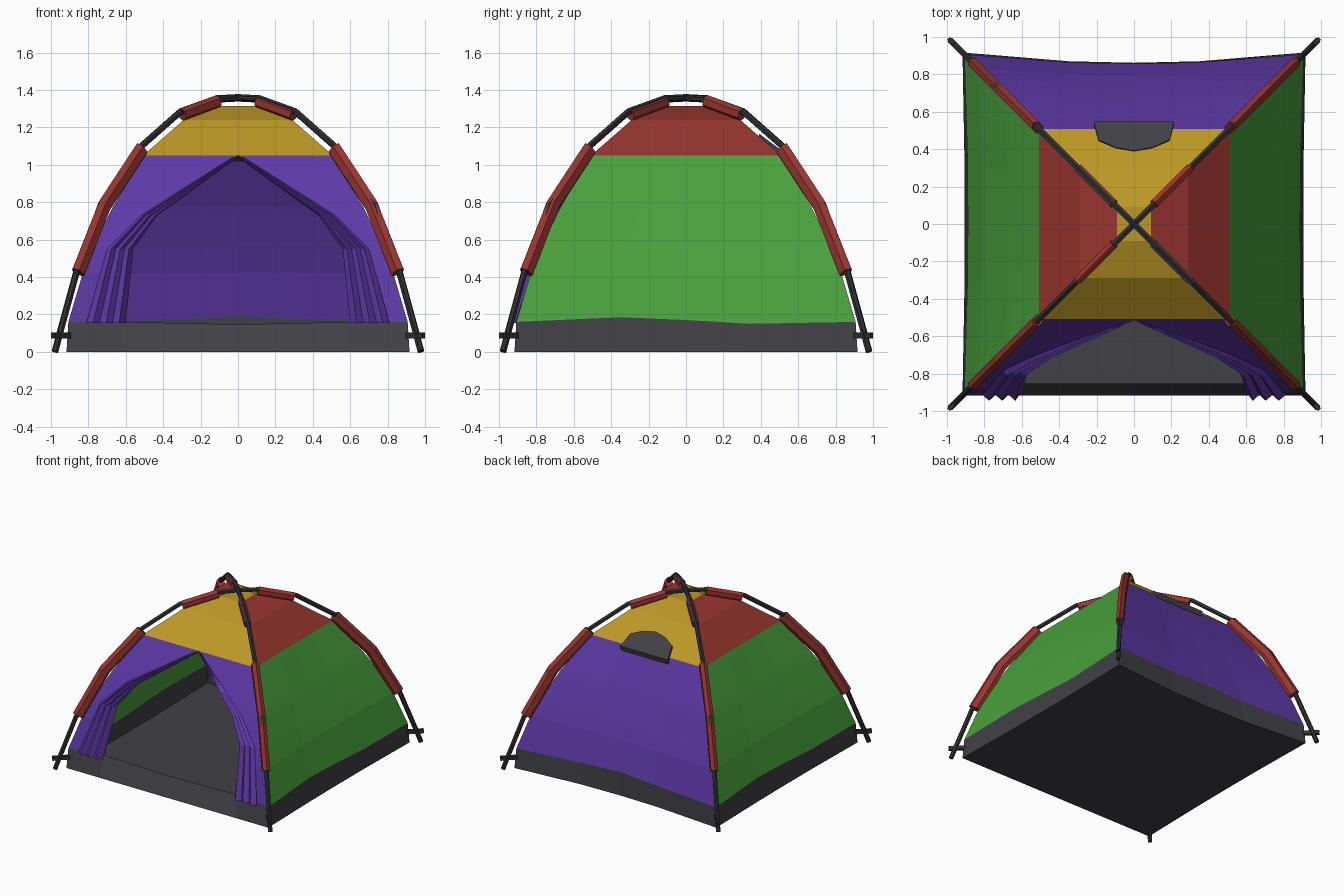
import bpy, bmesh, math
from mathutils import Vector

if "Cube" in bpy.data.objects:
    bpy.data.objects.remove(bpy.data.objects["Cube"])


def material(name, rgb):
    lin = [((c / 255 + 0.055) / 1.055) ** 2.4 for c in rgb]
    m = bpy.data.materials.new(name)
    m.diffuse_color = (*lin, 1)
    m.use_nodes = True
    m.node_tree.nodes["Principled BSDF"].inputs["Base Color"].default_value = m.diffuse_color
    return m


PURPLE = material("purple fabric", (93, 57, 166))
GREEN = material("green fabric", (73, 161, 60))
YELLOW = material("yellow fabric", (188, 153, 38))
RED = material("red fabric", (152, 53, 47))
GREY = material("dark grey groundsheet", (65, 65, 70))
POLE = material("charcoal pole", (48, 48, 52))


def finish(bm, name, mats):
    bmesh.ops.remove_doubles(bm, verts=bm.verts, dist=1e-4)
    bmesh.ops.recalc_face_normals(bm, faces=bm.faces)
    me = bpy.data.meshes.new(name)
    bm.to_mesh(me)
    bm.free()
    for m in mats:
        me.materials.append(m)
    ob = bpy.data.objects.new(name, me)
    bpy.context.collection.objects.link(ob)
    return ob


def interp(table, z):
    for (z0, a), (z1, b) in zip(table, table[1:]):
        if z <= z1:
            return a + (b - a) * (z - z0) / (z1 - z0)
    return table[-1][1]


# half width of the dome and of the door opening, by height
DOME = [(0, .917), (.16, .907), (.42, .83), (.55, .775), (.73, .692), (.78, .667),
        (1.05, .508), (1.24, .29), (1.315, .092)]
DOOR = [(0, .62), (.16, .615), (.55, .565), (.73, .44), (1.045, 0), (1.4, 0)]
# inward sag of each wall's middle, by height
SAG = {"front": [(0, 0), (.16, .055), (.42, .02), (.55, 0), (2, 0)],
       "back": [(0, .055), (.16, .05), (.42, .035), (.78, .02), (1.05, 0), (2, 0)],
       "side": [(0, .012), (.16, .02), (.78, .02), (1.05, 0), (2, 0)]}
# wavy top edge of the groundsheet along each wall
WAVE = {"front": (0, 0, -.013, 0, 0), "back": (0, .015, .03, .01, 0),
        "side": (0, .025, .01, -.01, 0)}


# dome shell: four walls, groundsheet and flat cap
def build_shell():
    bm = bmesh.new()
    walls = [("front", 0), ("side", 90), ("back", 180), ("side", 270)]
    for kind, angle in walls:
        ca, sa = math.cos(math.radians(angle)), math.sin(math.radians(angle))
        grid = []
        for i, (z, h) in enumerate(DOME):
            row = []
            d = interp(DOOR, z)
            us = (-h, -d, 0, d, h) if kind == "front" else (-h, -.38 * h, 0, .38 * h, h)
            for j, u in enumerate(us):
                s = u / h
                k = (1.0 if kind == "front" else 1 - s * s) if abs(s) < .99 else 0
                v = -h + interp(SAG[kind], z) * k
                dz = WAVE[kind][j] if i == 1 else 0
                row.append(bm.verts.new((u * ca - v * sa, u * sa + v * ca, z + dz)))
            grid.append(row)
        for i in range(len(DOME) - 1):
            for j in range(4):
                z = DOME[i][0]
                if kind == "front" and j in (1, 2) and i > 0:
                    continue  # door opening (columns meet above the door)
                f = bm.faces.new((grid[i][j], grid[i][j + 1], grid[i + 1][j + 1], grid[i + 1][j]))
                side = kind == "side"
                f.material_index = 4 if i == 0 else ((3 if side else 2) if z > 1 else (1 if side else 0))
    bmesh.ops.remove_doubles(bm, verts=bm.verts, dist=1e-4)
    for test, mat in ((lambda z: z < .001, 4), (lambda z: z > 1.31, 2)):
        vs = [v for v in bm.verts if test(v.co.z)]
        vs.sort(key=lambda v: math.atan2(v.co.y, v.co.x))
        bm.faces.new(vs).material_index = mat
    finish(bm, "tent_shell", [PURPLE, GREEN, YELLOW, RED, GREY])


build_shell()


# gathered door flaps: pleats fanning down from the door peak
def door_flap(name, sx):
    bm = bmesh.new()
    n = 7
    rows = [(1.04, 0, .03, .003), (.73, .43, .52, .025), (.55, .56, .70, .035), (.155, .60, .81, .038)]
    grid = []
    for z, a, b, out in rows:
        row = []
        for k in range(n):
            x = a + (b - a) * k / (n - 1)
            off = out if k % 2 else (-.01 if k == 0 else .006)
            row.append(bm.verts.new((sx * x, -interp(DOME, z) - off, z)))
        grid.append(row)
    for r0, r1 in zip(grid, grid[1:]):
        for k in range(n - 1):
            bm.faces.new((r0[k], r0[k + 1], r1[k + 1], r1[k]))
    bm.faces.new(grid[-1])
    finish(bm, name, [PURPLE])


door_flap("door_flap_right", 1)
door_flap("door_flap_left", -1)


# tube swept along a path lying in a vertical diagonal plane
def tube(name, pts, side, a, b, n, mat):
    bm = bmesh.new()
    side = side.normalized()
    rings = []
    for i, p in enumerate(pts):
        t = (pts[min(i + 1, len(pts) - 1)] - pts[max(i - 1, 0)]).normalized()
        up = t.cross(side)
        ring = []
        for k in range(n):
            w = 2 * math.pi * (k + .5) / n
            ring.append(bm.verts.new(p + side * a * math.cos(w) + up * b * math.sin(w)))
        rings.append(ring)
    for r0, r1 in zip(rings, rings[1:]):
        for k in range(n):
            bm.faces.new((r0[k], r0[(k + 1) % n], r1[(k + 1) % n], r1[k]))
    bm.faces.new(rings[0])
    bm.faces.new(rings[-1])
    finish(bm, name, [mat])


ARC = [(.978, 0), (.952, .1), (.862, .43), (.73, .79), (.525, 1.09), (.31, 1.28), (.115, 1.35), (0, 1.356)]
LOWER = [(.854, .425), (.712, .785), (.515, 1.085)]
UPPER = [(.298, 1.268), (.108, 1.338)]

# two crossing poles
for name, sy, lift in (("pole_a", 1, 0), ("pole_b", -1, .004)):
    path = [Vector((r, r * sy, z + lift)) for r, z in ARC]
    path += [Vector((-p.x, -p.y, p.z)) for p in reversed(path[:-1])]
    tube(name, path, Vector((1, -sy, 0)), .018, .018, 6, POLE)

# sleeves and ground clips at each corner
for sx in (1, -1):
    for sy in (1, -1):
        tag = ("right" if sx > 0 else "left") + ("_back" if sy > 0 else "_front")
        side = Vector((sx, -sy, 0))
        for part, prof, a, b in (("lower_sleeve", LOWER, .032, .046), ("upper_sleeve", UPPER, .028, .036)):
            tube(part + "_" + tag, [Vector((r * sx, r * sy, z)) for r, z in prof], side, a, b, 6, RED)
        tube("ground_clip_" + tag, [Vector((r * sx, r * sy, .088)) for r in (.9, .992)],
             side, .016, .022, 4, POLE)


# hooded vent on the back wall
def vent():
    bm = bmesh.new()
    outline = [(-.215, .548, 1.05), (-.19, .45, 1.122), (-.1, .41, 1.152), (0, .392, 1.165),
               (.1, .41, 1.152), (.19, .45, 1.122), (.215, .548, 1.05)]
    top = [bm.verts.new(p) for p in outline]
    low = [bm.verts.new((x, y - .012, z - .04)) for x, y, z in outline]
    bm.faces.new(top)
    bm.faces.new(low)
    for k in range(len(top)):
        j = (k + 1) % len(top)
        bm.faces.new((top[k], top[j], low[j], low[k]))
    finish(bm, "back_vent_hood", [GREY])


vent()
